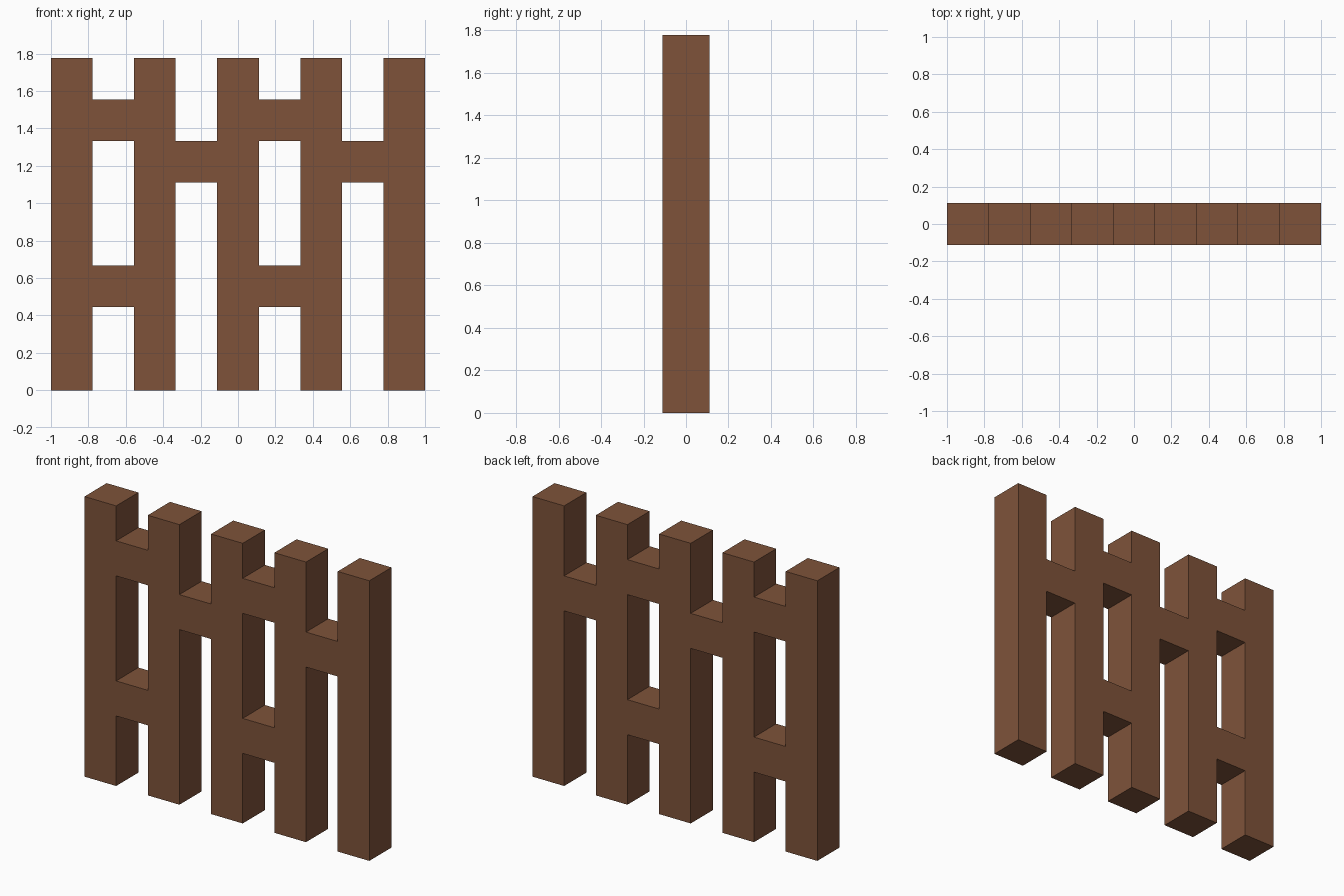
import bpy
import bmesh
from mathutils import Matrix, Vector

if "Cube" in bpy.data.objects:
    bpy.data.objects.remove(bpy.data.objects["Cube"])

U = 2 / 9  # one block: post width, rail height and fence thickness

wood = bpy.data.materials.new("brown wood")
wood.diffuse_color = (0.209, 0.086, 0.042, 1)
wood.use_nodes = True
wood.node_tree.nodes["Principled BSDF"].inputs["Base Color"].default_value = wood.diffuse_color


def box(name, column, z0, z1):
    """One-block-wide box in a fence column, spanning z0..z1 blocks."""
    mesh = bpy.data.meshes.new(name)
    bm = bmesh.new()
    size = Vector((U, U, (z1 - z0) * U))
    centre = Vector(((column - 4) * U, 0, (z0 + z1) / 2 * U))
    bmesh.ops.create_cube(bm, size=1, matrix=Matrix.LocRotScale(centre, None, size))
    bm.to_mesh(mesh)
    bm.free()
    mesh.materials.append(wood)
    obj = bpy.data.objects.new(name, mesh)
    bpy.context.collection.objects.link(obj)


# Five upright posts
for i in range(5):
    box(f"post_{i + 1}", 2 * i, 0, 8)

# Paired rails in the first and third gaps, single rails in the others
for column in (1, 5):
    box(f"lower_rail_{column}", column, 2, 3)
    box(f"upper_rail_{column}", column, 6, 7)
for column in (3, 7):
    box(f"middle_rail_{column}", column, 5, 6)
